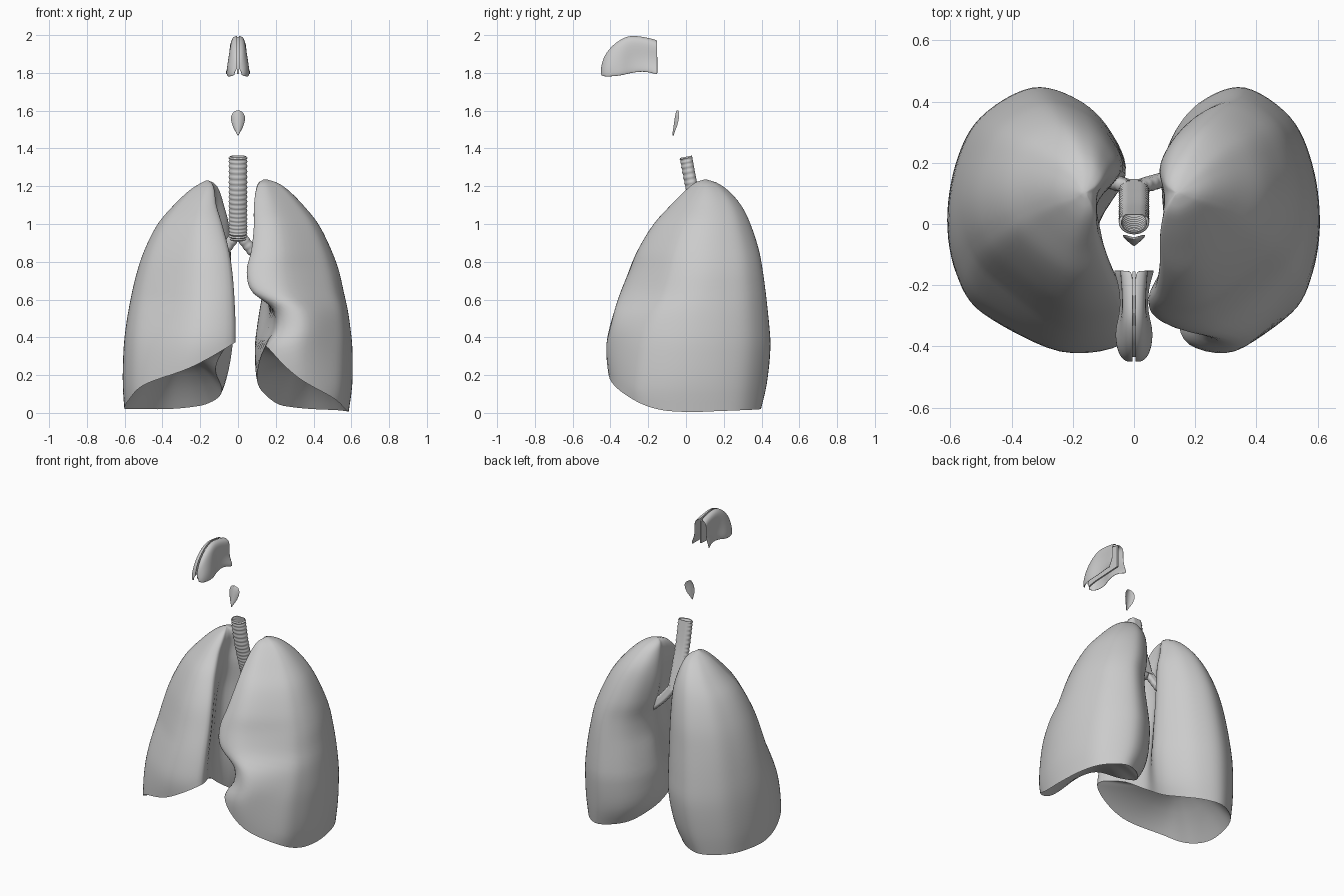
import bpy, bmesh, math
from mathutils import Vector

if "Cube" in bpy.data.objects:
    bpy.data.objects.remove(bpy.data.objects["Cube"])


def cr(a, b, c, d, t):
    """Catmull-Rom blend of four equal-length tuples."""
    return [0.5 * (2*q + (r-p)*t + (2*p-5*q+4*r-s)*t*t + (3*q-p-3*r+s)*t**3)
            for p, q, r, s in zip(a, b, c, d)]


def closed_spline(pts, sub):
    n = len(pts)
    return [cr(pts[i-1], pts[i], pts[(i+1) % n], pts[(i+2) % n], k/sub)
            for i in range(n) for k in range(sub)]


def at_level(table, z):
    """Row of the table at height z, smoothly interpolated (Hermite)."""
    n = len(table)
    i = 0
    while i < n-2 and z > table[i+1][0]:
        i += 1

    def slope(k, c):
        a, b = table[max(k-1, 0)], table[min(k+1, n-1)]
        return (b[c]-a[c])/(b[0]-a[0])
    h = table[i+1][0]-table[i][0]
    t = min(1, max(0, (z-table[i][0])/h))
    s = t*t*(3-2*t)
    return [table[i][c]*(1-s)+table[i+1][c]*s
            + h*(slope(i, c)*t*(1-t)**2-slope(i+1, c)*t*t*(1-t)) for c in range(7)]


def add_mesh(name, verts, faces, angle=50):
    me = bpy.data.meshes.new(name)
    me.from_pydata([tuple(v) for v in verts], [], faces)
    bm = bmesh.new()
    bm.from_mesh(me)
    bmesh.ops.recalc_face_normals(bm, faces=bm.faces)
    bm.to_mesh(me)
    bm.free()
    me.shade_smooth()
    me.set_sharp_from_angle(angle=math.radians(angle))
    ob = bpy.data.objects.new(name, me)
    bpy.context.collection.objects.link(ob)
    return ob


def loft(name, rings, cap=True, loop=False, angle=50):
    """Skin a stack of closed rings; cap the ends or join last ring to first."""
    n, m = len(rings[0]), len(rings)
    verts = [v for r in rings for v in r]
    faces = []
    for i in range(m if loop else m-1):
        k = (i+1) % m
        faces += [(i*n+j, i*n+(j+1) % n, k*n+(j+1) % n, k*n+j) for j in range(n)]
    if cap and not loop:
        faces += [tuple(range(n)), tuple(range((m-1)*n, m*n))]
    return add_mesh(name, verts, faces, angle)


def outline(row, side, sub=6):
    """Horizontal lung section; the front outer side flattens higher up."""
    z, xf, xh, xb, xl, yf, yb = row
    d, w, wb = yb-yf, xl-xf, xl-xb
    g = min(1, max(0, (z-.1)/.5))
    pts = [(xf, yf+.05*d), (xf+(.4-.05*g)*w, yf+.01*g*d), (xf+.8*w, yf+(.12+.11*g)*d),
           (xf+.95*w, yf+(.28+.09*g)*d), (xl, yf+(.49+.05*g)*d),
           (xb+.95*wb, yf+.72*d), (xb+.815*wb, yf+.89*d),
           (xb+.53*wb, yb), (xb+.27*wb, yf+.955*d), (xb+.09*wb, yf+.84*d),
           (xb, yf+.67*d), (xh, yf+.46*d), ((xh+xf)/2, yf+.25*d)]
    return [(side*x, y) for x, y in closed_spline(pts, sub)]


def lung(name, side, table, edge, dome):
    edge_z = [e[0] for e in closed_spline([(e,) for e in edge], 6)]
    top, rows, n = table[-1][0], 40, len(edge_z)
    wall = []
    for i in range(rows+1):
        t = 1-(1-i/rows)**1.5
        ring = []
        for j, zb in enumerate(edge_z):
            z = zb+(top-zb)*t
            ring.append((*outline(at_level(table, z), side)[j], z))
        wall.append(ring)
    # hollow underside
    cx = sum(p[0] for p in wall[0])/n
    cy = sum(p[1] for p in wall[0])/n
    base = []
    for r in (.03, .2, .4, .6, .8, .93):
        base.append([(cx+(x-cx)*r, cy+(y-cy)*r, z+(dome-z)*(1-r*r))
                     for x, y, z in wall[0]])
    return loft(name, base+wall)


# Lungs: z, front edge x, hilum x, rear medial x, lateral x, front y, back y
lung("lung_plain", -1, [
    (0, .03, .13, .14, .60, -.36, .39), (.15, .03, .12, .07, .61, -.40, .425),
    (.35, .02, .12, .03, .605, -.42, .445), (.5, .02, .13, .03, .587, -.39, .435),
    (.7, .03, .14, .035, .547, -.32, .41), (.85, .05, .14, .04, .50, -.26, .385),
    (1.0, .09, .12, .05, .425, -.17, .34), (1.1, .12, .12, .075, .34, -.08, .29),
    (1.18, .13, .12, .1, .255, 0, .22), (1.215, .14, .135, .125, .2, .05, .16),
    (1.23, .155, .155, .155, .17, .095, .11)],
    (.37, .24, .15, .07, .025, .02, .02, .02, .03, .05, .1, .22, .34), .3)
lung("lung_notched", 1, [
    (0, .18, .18, .2, .585, -.36, .39), (.15, .15, .11, .11, .605, -.40, .425),
    (.35, .165, .11, .09, .605, -.42, .445), (.45, .22, .14, .1, .595, -.40, .44),
    (.55, .20, .16, .115, .58, -.375, .43), (.64, .08, .16, .13, .56, -.345, .42),
    (.75, .05, .16, .13, .535, -.30, .405), (.86, .075, .15, .105, .495, -.255, .385),
    (1.0, .09, .12, .085, .425, -.17, .34), (1.1, .09, .1, .085, .345, -.08, .29),
    (1.18, .1, .1, .095, .265, 0, .22), (1.22, .115, .115, .11, .205, .05, .16),
    (1.235, .135, .135, .135, .155, .095, .11)],
    (.34, .18, .075, .02, .005, .01, .015, .02, .03, .05, .12, .22, .33), .27)


def ringed_tube(name, path, rx, ry, count, bump):
    """Thin open tube with cartilage rings in front and a flat smooth back."""
    path = [Vector(p) for p in path]
    outer, inner = [], []
    steps = count*4
    segs = len(path)-1
    for i in range(steps+1):
        f = min(i/steps*segs, segs-1e-6)
        k = int(f)
        q = [path[max(0, min(segs, k+o))] for o in (-1, 0, 1, 2)]
        c = Vector(cr(*q, f-k))
        t = (q[2]-q[1]).normalized()
        u = Vector((0, 1, 0)).cross(t).normalized()
        v = t.cross(u)
        swell = bump*(.5-.5*math.cos(2*math.pi*i/4))
        for scale, out in ((1, outer), (.92, inner)):
            ring = []
            for j in range(28):
                a = 2*math.pi*j/28
                s, g = math.sin(a), math.cos(a)
                b = swell if s < .5 else 0
                ring.append(c+u*g*(rx+b)*scale+v*min(s, .8)*(ry+b)*scale)
            out.append(ring)
    return loft(name, outer+inner[::-1], loop=True, angle=60)


# Windpipe and its two branches
ringed_tube("windpipe", [(0, .12, .92), (0, .085, 1.03), (0, .037, 1.19), (0, .004, 1.357)],
            .045, .035, 20, .005)
for side, name in ((-1, "bronchus_plain"), (1, "bronchus_notched")):
    ringed_tube(name, [(side*.17, .16, .77), (side*.12, .153, .815),
                       (side*.07, .14, .865), (side*.012, .122, .94)],
                .027, .025, 10, .003)

# Throat flap: curved leaf
leaf = []
for z, w, y in ((1.468, .002, -.069), (1.49, .014, -.066), (1.515, .027, -.062),
                (1.545, .036, -.058), (1.57, .036, -.054), (1.59, .027, -.05),
                (1.602, .008, -.047)):
    leaf.append([(w*math.cos(a), y+.5*w*math.cos(a)**2+.004*math.sin(a), z)
                 for a in (2*math.pi*k/20 for k in range(20))])
loft("throat_flap", leaf)

# Nose cartilage shell: y, ridge z, shoulder x, middle x, bottom x, bottom z
stations = [(-.15, 1.975, .05, .042, .07, 1.785), (-.21, 1.99, .042, .037, .048, 1.81),
            (-.29, 2.002, .04, .036, .046, 1.80), (-.34, 1.985, .042, .054, .064, 1.785),
            (-.40, 1.94, .038, .058, .06, 1.78), (-.44, 1.88, .027, .042, .042, 1.78),
            (-.452, 1.82, .01, .018, .018, 1.79)]
verts, faces = [], []
for y, zt, xs, xm, xb, zb in stations:
    h = zt-zb
    verts += [(.004, y, zt), (xs*.6, y, zt-.03*h), (xs, y, zt-.16*h),
              (xm, y, zt-.6*h), (xb, y, zb+.1*h), (xb*.95, y, zb)]
for i in range(len(stations)-1):
    faces += [(i*6+j, i*6+j+1, i*6+j+7, i*6+j+6) for j in range(5)]
shell = add_mesh("nose_shell", verts, faces)
shell.modifiers.new("thickness", 'SOLIDIFY').thickness = .006
smooth = shell.modifiers.new("round", 'SUBSURF')
smooth.levels = smooth.render_levels = 2
shell.modifiers.new("mirror", 'MIRROR')

# Nose dividing wall
wall = [(-.155, 1.965), (-.29, 1.99), (-.35, 1.965), (-.41, 1.9), (-.435, 1.83),
        (-.43, 1.795), (-.36, 1.805), (-.155, 1.815)]
loft("nose_wall", [[(x, y, z) for y, z in wall] for x in (-.005, .005)], angle=30)
